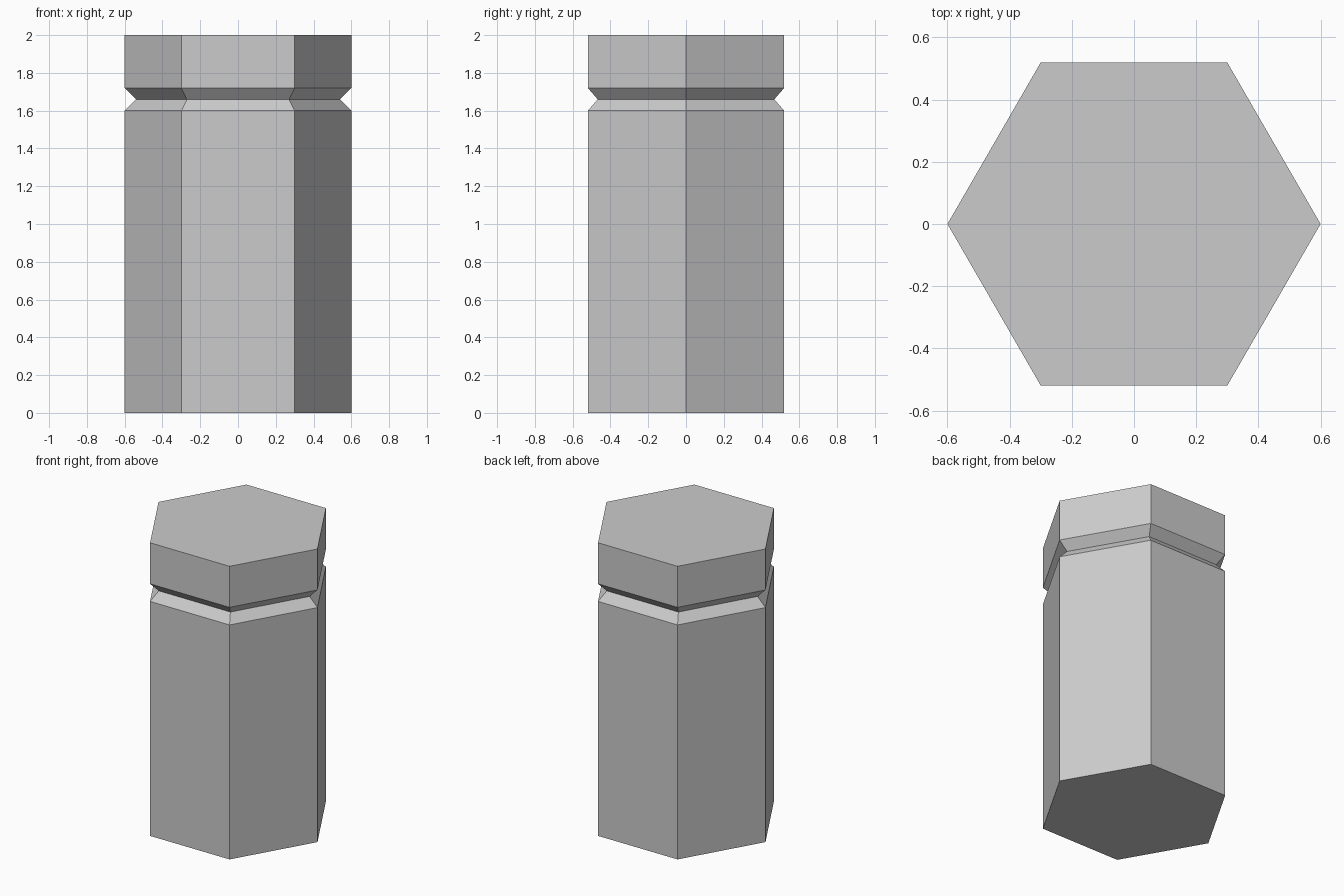
import bpy
import bmesh
from math import cos, sin, pi

cube = bpy.data.objects.get("Cube")
if cube:
    bpy.data.objects.remove(cube, do_unlink=True)

SIDES = 6
# Radius and height of each ring, from the base up past the V groove to the top
PROFILE = [(0.6, 0), (0.6, 1.6), (0.54, 1.66), (0.6, 1.72), (0.6, 2)]


def make_material(name, colour):
    mat = bpy.data.materials.new(name)
    mat.use_nodes = True
    mat.diffuse_color = colour
    mat.node_tree.nodes["Principled BSDF"].inputs["Base Color"].default_value = colour
    return mat


def make_prism(name, profile, mat):
    bm = bmesh.new()
    rings = [[bm.verts.new((r * cos(2 * pi * i / SIDES), r * sin(2 * pi * i / SIDES), z))
              for i in range(SIDES)] for r, z in profile]
    # Side walls
    for low, high in zip(rings, rings[1:]):
        for i in range(SIDES):
            j = (i + 1) % SIDES
            bm.faces.new((low[i], low[j], high[j], high[i]))
    # End caps
    bm.faces.new(rings[0][::-1])
    bm.faces.new(rings[-1])
    mesh = bpy.data.meshes.new(name)
    bm.to_mesh(mesh)
    bm.free()
    mesh.materials.append(mat)
    obj = bpy.data.objects.new(name, mesh)
    bpy.context.collection.objects.link(obj)
    return obj


# Hexagonal post with a groove below its cap
grey = make_material("light_grey", (0.6, 0.6, 0.6, 1))
make_prism("grooved_hexagonal_post", PROFILE, grey)
